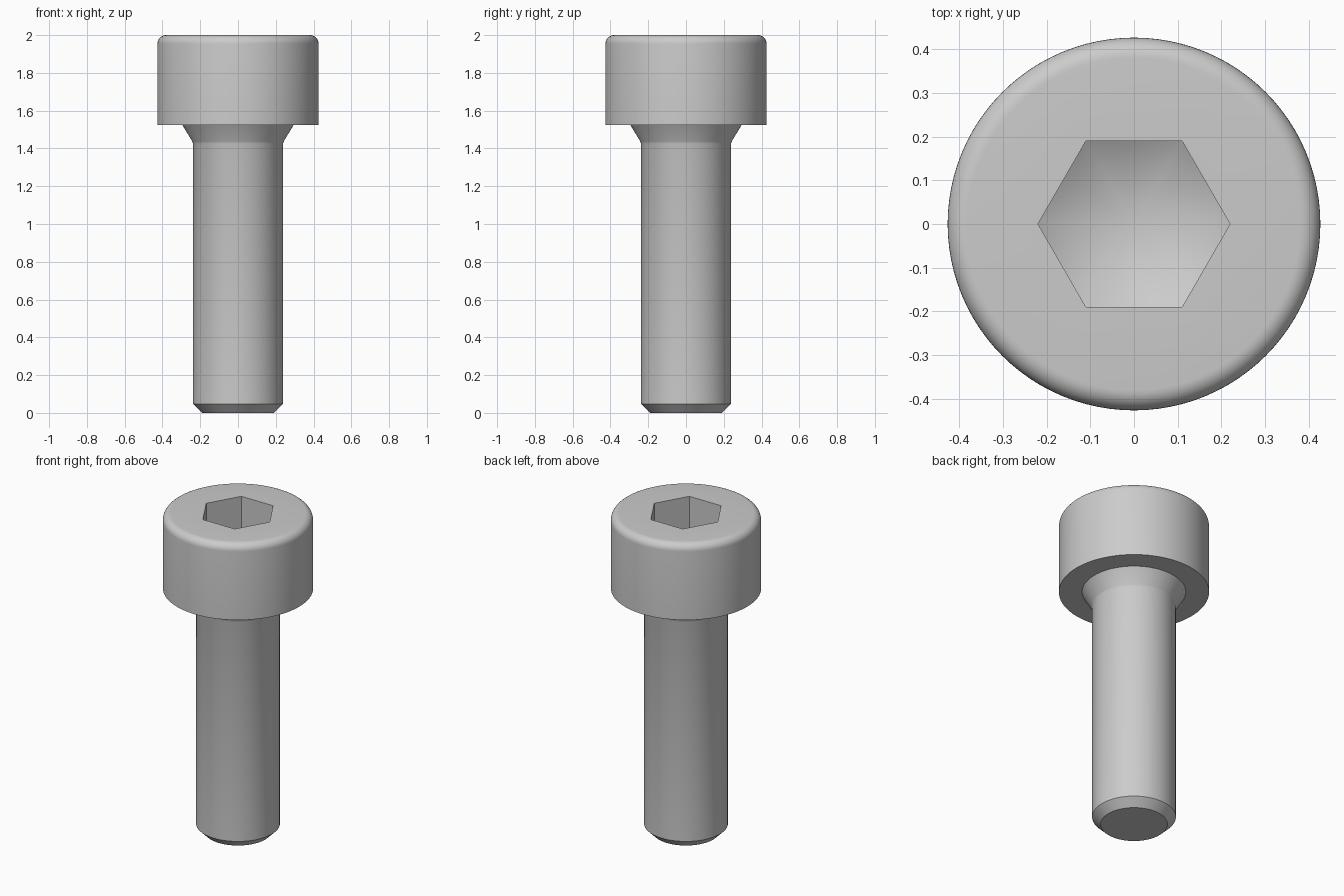
import bpy, bmesh, math

cube = bpy.data.objects.get("Cube")
if cube:
    bpy.data.objects.remove(cube, do_unlink=True)

SEGMENTS = 96          # divisible by six, so the socket corners fall on vertices
HEAD_R, SHANK_R = 0.427, 0.238
HEAD_BASE, TOP = 1.525, 2.0
FILLET = 0.046
SOCKET_APOTHEM = 0.1905
SOCKET_DEPTH = 0.238
CONE_SLOPE = math.tan(math.radians(30))
SOCKET_CORNER = SOCKET_APOTHEM / math.cos(math.pi / 6)
TIP_Z = TOP - SOCKET_DEPTH - SOCKET_CORNER * CONE_SLOPE


def material(name, colour):
    mat = bpy.data.materials.new(name)
    mat.use_nodes = True
    mat.diffuse_color = colour
    mat.node_tree.nodes["Principled BSDF"].inputs["Base Color"].default_value = colour
    return mat


def hex_radius(angle):
    """Distance from the axis to the socket wall, with corners on the x axis."""
    return SOCKET_APOTHEM / math.cos(angle % (math.pi / 3) - math.pi / 6)


bm = bmesh.new()


def ring(radius, height):
    """Ring of vertices; radius and height are functions of the angle."""
    verts = []
    for i in range(SEGMENTS):
        a = math.tau * i / SEGMENTS
        r = radius(a)
        verts.append(bm.verts.new((r * math.cos(a), r * math.sin(a), height(r))))
    return verts


# Outer profile: chamfered end, shank, flared neck, head with rounded rim
profile = [(0.19, 0), (SHANK_R, 0.048), (SHANK_R, 1.425), (0.242, 1.437),
           (0.295, HEAD_BASE), (HEAD_R, HEAD_BASE)]
for k in range(9):
    t = math.pi / 2 * k / 8
    profile.append((HEAD_R - FILLET + FILLET * math.cos(t),
                    TOP - FILLET + FILLET * math.sin(t)))
rings = [ring(lambda a, r=r: r, lambda _, z=z: z) for r, z in profile]

# Hexagonal socket: mouth, then the wall foot where it meets the drilled cone
rings.append(ring(hex_radius, lambda r: TOP))
rings.append(ring(hex_radius, lambda r: TIP_Z + r * CONE_SLOPE))

# Skin between neighbouring rings
for low, high in zip(rings, rings[1:]):
    for i in range(SEGMENTS):
        j = (i + 1) % SEGMENTS
        bm.faces.new((low[i], low[j], high[j], high[i]))

# Flat end and conical socket floor
bm.faces.new(reversed(rings[0]))
tip = bm.verts.new((0, 0, TIP_Z))
foot = rings[-1]
for i in range(SEGMENTS):
    bm.faces.new((foot[i], foot[(i + 1) % SEGMENTS], tip))
bmesh.ops.recalc_face_normals(bm, faces=bm.faces)

mesh = bpy.data.meshes.new("socket_head_screw")
bm.to_mesh(mesh)
bm.free()
mesh.materials.append(material("plain steel grey", (0.6, 0.6, 0.6, 1)))

screw = bpy.data.objects.new("socket_head_screw", mesh)
bpy.context.collection.objects.link(screw)
bpy.ops.object.select_all(action='DESELECT')
screw.select_set(True)
bpy.context.view_layer.objects.active = screw
bpy.ops.object.shade_smooth_by_angle(angle=math.radians(35))
